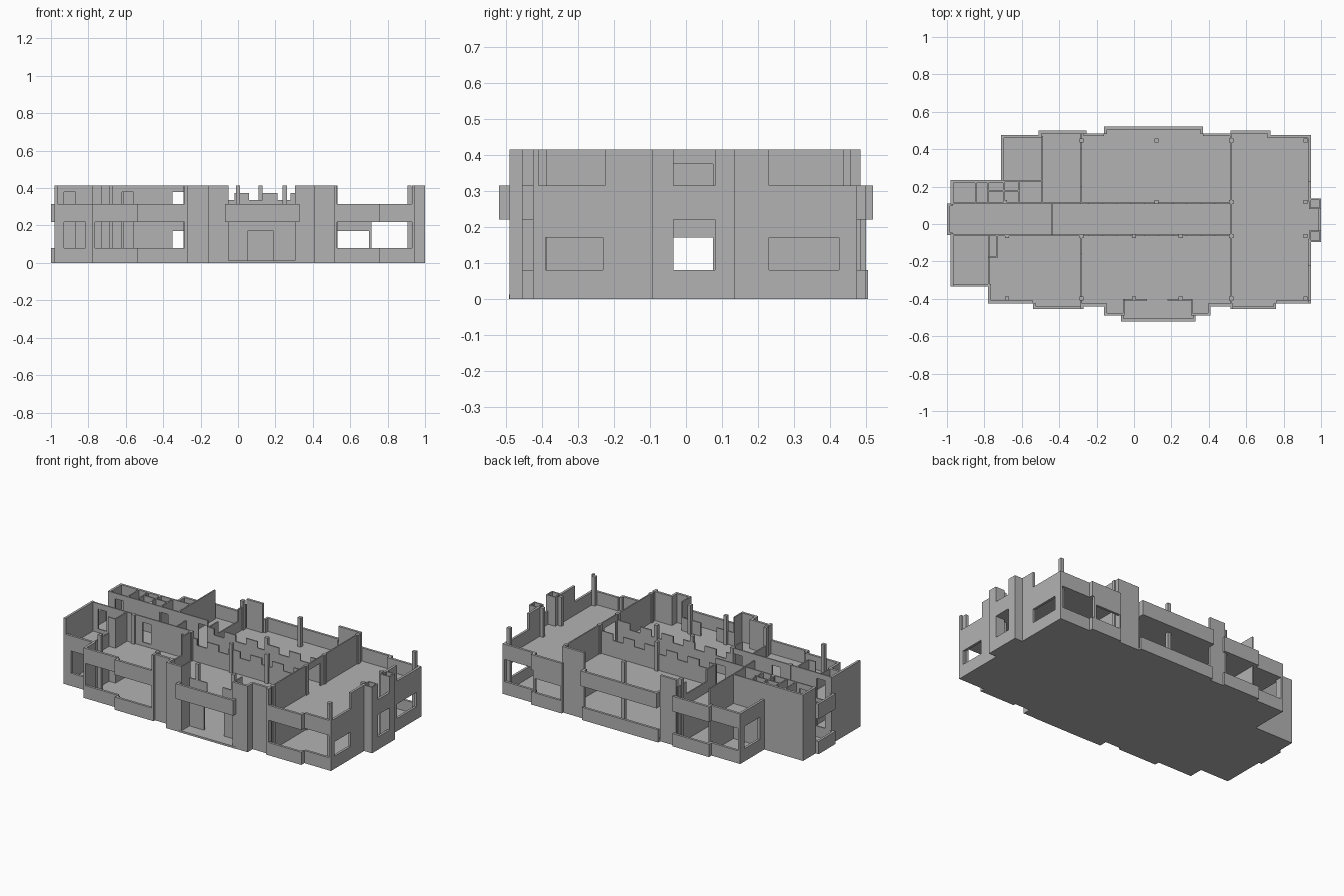
import bpy, bmesh

if "Cube" in bpy.data.objects:
    bpy.data.objects.remove(bpy.data.objects["Cube"])

# Storey levels
G0, SILL, F1, BAND, DOOR, TOP = 0.0, 0.08, 0.22, 0.315, 0.375, 0.415
T, TI = 0.015, 0.008          # outer and inner wall thickness

grey = bpy.data.materials.new("concrete_grey")
grey.diffuse_color = (0.45, 0.45, 0.45, 1)
grey.use_nodes = True
grey.node_tree.nodes["Principled BSDF"].inputs["Base Color"].default_value = grey.diffuse_color


def finish(name, bm):
    bmesh.ops.recalc_face_normals(bm, faces=bm.faces[:])
    me = bpy.data.meshes.new(name)
    bm.to_mesh(me)
    bm.free()
    me.materials.append(grey)
    bpy.context.collection.objects.link(bpy.data.objects.new(name, me))


def box(bm, x0, x1, y0, y1, z0, z1):
    vs = [bm.verts.new((x, y, z)) for z in (z0, z1)
          for x, y in ((x0, y0), (x1, y0), (x1, y1), (x0, y1))]
    for f in ((3, 2, 1, 0), (4, 5, 6, 7), (0, 1, 5, 4), (1, 2, 6, 5), (2, 3, 7, 6), (3, 0, 4, 7)):
        bm.faces.new([vs[i] for i in f])


def wall(bm, axis, a, b, c, t, z0=G0, z1=TOP, holes=()):
    """Wall along an axis from a to b, outer face at c, thickness t; holes are (a, b, z0, z1)."""
    cuts = sorted({a, b} | {v for h in holes for v in h[:2] if a < v < b})
    lo, hi = min(c, c + t), max(c, c + t)
    for s, e in zip(cuts, cuts[1:]):
        z = z0
        spans = sorted((h[2], h[3]) for h in holes if h[0] <= s + 1e-6 and h[1] >= e - 1e-6)
        for p, q in spans + [(z1, z1)]:
            if p > z + 1e-6:
                if axis == 'x':
                    box(bm, s, e, lo, hi, z, p)
                else:
                    box(bm, lo, hi, s, e, z, p)
            z = max(z, q)


def parapets(bm, axis, a, b, c, t):
    wall(bm, axis, a, b, c, t, G0, SILL)
    wall(bm, axis, a, b, c, t, F1, BAND)


def slab(name, z0, z1, front, back):
    pts = [(-.98, -.335), (-.78, -.335), (-.78, -.425), (-.54, -.425), (-.54, -.455), (-.285, -.455),
           (-.285, -.44), (-.16, -.44), (-.16, -.49), (-.07, -.49), (-.07, front), (.33, front),
           (.33, -.49), (.41, -.49), (.41, -.44), (.515, -.44), (.515, -.455), (.76, -.455),
           (.76, -.425), (.945, -.425), (.945, -.095), (1, -.095), (1, .135), (.945, .135),
           (.945, .475), (.73, .475), (.73, .5), (.515, .5), (.515, .485), (.37, .485), (.37, back),
           (-.16, back), (-.16, .485), (-.255, .485), (-.255, .5), (-.51, .5), (-.51, .475),
           (-.71, .475), (-.71, .235), (-.98, .235), (-.98, .11), (-1, .11), (-1, -.06), (-.98, -.06)]
    bm = bmesh.new()
    face = bm.faces.new([bm.verts.new((x, y, z0)) for x, y in pts])
    up = bmesh.ops.extrude_face_region(bm, geom=[face])
    bmesh.ops.translate(bm, vec=(0, 0, z1 - z0),
                        verts=[v for v in up['geom'] if isinstance(v, bmesh.types.BMVert)])
    finish(name, bm)


# Floors
slab("ground_floor", 0, .012, -.492, .505)
slab("upper_floor", F1, F1 + .012, -.52, .52)

# Front facade: window parapets, towers, entrance balcony
bm = bmesh.new()
for a, b, c in ((-.78, -.54, -.425), (-.54, -.285, -.455), (.515, .76, -.455), (.76, .945, -.425)):
    parapets(bm, 'x', a, b, c, T)
parapets(bm, 'y', -.455, -.425, -.54, T)
parapets(bm, 'y', -.455, -.425, .76, -T)
finish("front_parapets", bm)

bm = bmesh.new()
for a, b, c in ((-.285, -.16, -.44), (-.16, -.05, -.49), (.305, .41, -.49), (.41, .515, -.44)):
    wall(bm, 'x', a, b, c, T)
for x, t in ((-.16, T), (.41, -T)):
    wall(bm, 'y', -.49, -.425, x, t)
for x in (-.285, .515):
    wall(bm, 'y', -.455, -.425, x, T)
finish("front_towers", bm)

bm = bmesh.new()
wall(bm, 'x', -.07, .33, -.52, T, F1, BAND)
for x, t in ((-.07, T), (.33, -T)):
    wall(bm, 'y', -.52, -.48, x, t, F1, BAND)
finish("entrance_balcony", bm)

bm = bmesh.new()
wall(bm, 'x', -.05, .305, -.41, TI, G0, BAND, [(.05, .19, .012, .17), (.07, .18, F1, BAND)])
for x, t in ((-.05, -TI), (.305, TI)):
    wall(bm, 'y', -.48, -.402, x, t)
finish("entrance_wall", bm)

# Back facade
bm = bmesh.new()
for a, b, c in ((-.71, -.51, .475), (-.51, -.255, .5), (.515, .73, .5), (.73, .945, .475)):
    parapets(bm, 'x', a, b, c, -T)
parapets(bm, 'y', .46, .5, -.51, T)
parapets(bm, 'y', .46, .5, .73, -T)
wall(bm, 'x', -.16, .37, .505, -T, G0, SILL)
wall(bm, 'x', -.16, .37, .52, -T, F1, BAND)
for x, t in ((-.16, T), (.37, -T)):
    wall(bm, 'y', .48, .52, x, t, F1, BAND)
wall(bm, 'x', .515, .715, .5, -T, SILL, F1, [(.525, .70, SILL, .17)])
finish("back_parapets", bm)

bm = bmesh.new()
for a, b in ((-.27, -.16), (.37, .52)):
    wall(bm, 'x', a, b, .485, -T)
finish("back_towers", bm)

# Right end wall with hollow piers
bm = bmesh.new()
wall(bm, 'y', -.425, -.08, .945, -T, holes=[(-.39, -.23, SILL, .17), (-.41, -.225, BAND, TOP)])
wall(bm, 'y', .12, .475, .945, -T, holes=[(.23, .425, SILL, .17), (.23, .475, BAND, TOP)])
parapets(bm, 'y', -.035, .08, 1.0, -T)
finish("right_wall", bm)

bm = bmesh.new()
for a, b in ((-.095, -.035), (.08, .135)):
    for x, t in ((.935, TI), (1.0, -TI)):
        wall(bm, 'y', a, b, x, t)
    for y, t in ((a, TI), (b, -TI)):
        wall(bm, 'x', .935, 1.0, y, t)
finish("right_piers", bm)

# Left wing
bm = bmesh.new()
wall(bm, 'x', -.98, -.78, -.335, T, G0, BAND, [(-.93, -.815, SILL, F1)])
wall(bm, 'y', -.335, -.05, -.98, T)
wall(bm, 'y', .105, .235, -.98, T)
wall(bm, 'x', -.98, -.69, .235, -T)
wall(bm, 'y', -.425, -.32, -.78, T, G0, BAND)
wall(bm, 'y', .235, .475, -.71, T, G0, BAND, [(.28, .43, SILL, F1)])
parapets(bm, 'y', -.06, .11, -1.0, T)
for y, t in ((-.06, T), (.11, -T)):
    parapets(bm, 'x', -1.0, -.97, y, t)
finish("left_wing", bm)

# Corridor walls: full height on the left, notched on the right
bm = bmesh.new()
for y in (-.064, .106):
    doors = [(-.35, -.29, z, h) for z, h in ((.012, .17), (F1, .38))]
    doors += [(x, x + .06, z, h) for x in (-.93, -.62) for z, h in ((SILL, F1), (.255, .38))]
    wall(bm, 'x', -.98, -.285, y, TI, holes=doors)
    notches = [(-.24 + .15 * i, -.17 + .15 * i, .335, .375) for i in range(5)]
    wall(bm, 'x', -.285, .515, y, TI, z1=DOOR, holes=notches + [(.40, .46, .012, .17)])
finish("corridor_walls", bm)

# Room dividers
bm = bmesh.new()
wall(bm, 'y', -.44, .485, .515, TI, holes=[(-.04, .075, .012, .17), (-.04, .075, F1 + .01, DOOR)])
wall(bm, 'y', .11, .47, -.495, TI)
wall(bm, 'y', .11, .485, -.285, TI, z1=DOOR, holes=[(.2, .4, .30, DOOR)])
wall(bm, 'y', -.44, -.06, -.285, TI, holes=[(-.42, -.16, .30, TOP)])
wall(bm, 'y', -.06, .11, -.44, TI, z1=DOOR, holes=[(-.035, .075, .012, .17)])
wall(bm, 'x', -.70, -.495, .235, -TI)
wall(bm, 'y', -.33, -.06, -.78, TI, z1=BAND)
finish("room_dividers", bm)

# Stair and shaft cells beside the corridor
bm = bmesh.new()
for x, y0, y1 in ((-.85, .11, .225), (-.785, .11, .225), (-.70, .11, .225),
                  (-.62, .11, .235), (-.735, -.18, -.064)):
    wall(bm, 'y', y0, y1, x, TI)
wall(bm, 'x', -.785, -.62, .175, TI)
wall(bm, 'x', -.78, -.727, -.18, TI)
finish("service_cells", bm)

# Columns
bm = bmesh.new()
grid = {.447: (-.28, .12, .52, .917), .117: (-.69, .12, .52, .917),
        -.065: (-.68, -.28, .0, .25, .52, .917), -.398: (-.68, -.28, .0, .25, .52, .917)}
for y, xs in grid.items():
    for x in xs:
        box(bm, x - .011, x + .011, y - .011, y + .011, 0, TOP)
finish("columns", bm)
